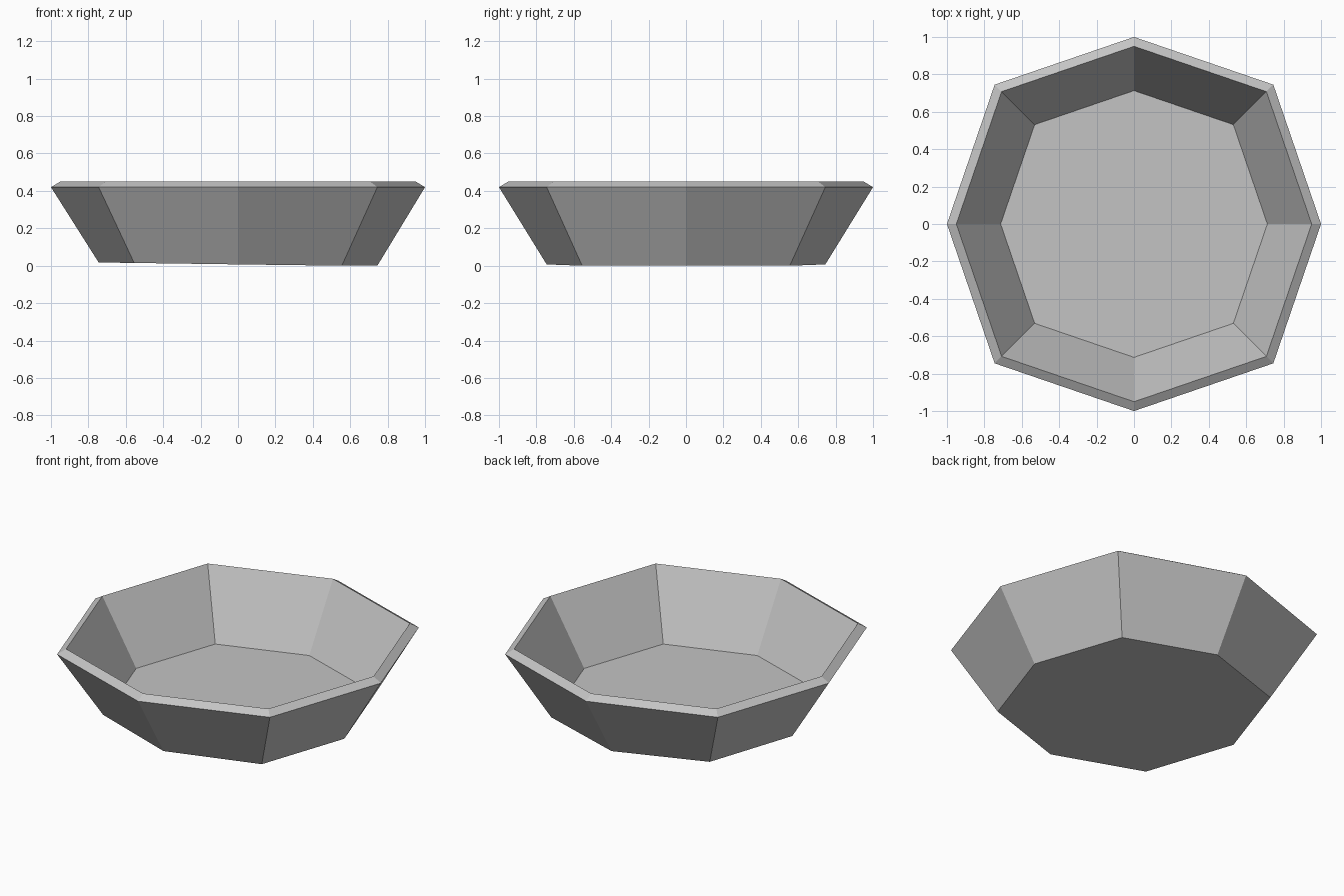
import bpy
import bmesh

cube = bpy.data.objects.get("Cube")
if cube:
    bpy.data.objects.remove(cube, do_unlink=True)

grey = bpy.data.materials.new("light_grey")
grey.use_nodes = True
grey.diffuse_color = (0.55, 0.55, 0.55, 1)
grey.node_tree.nodes["Principled BSDF"].inputs["Base Color"].default_value = (0.55, 0.55, 0.55, 1)

# Eight-cornered outline: the diagonal corners sit a little further out
D = 0.745
OUTLINE = [(1, 0), (D, D), (0, 1), (-D, D), (-1, 0), (-D, -D), (0, -1), (D, -D)]

# Bowl profile as (radius, height): outer base, outer lip, inner lip, inner floor
PROFILE = [(0.745, 0.0), (1.0, 0.42), (0.95, 0.45), (0.713, 0.055)]

bm = bmesh.new()
rings = [[bm.verts.new((x * r, y * r, z)) for x, y in OUTLINE] for r, z in PROFILE]

# Slightly uneven underside
for v in rings[0]:
    v.co.z = max(0.0, 0.007 - 0.014 * v.co.x)

# Outer wall, bevelled lip and inner wall
for low, high in zip(rings, rings[1:]):
    for i in range(len(OUTLINE)):
        j = (i + 1) % len(OUTLINE)
        bm.faces.new((low[i], low[j], high[j], high[i]))

# Inner floor and underside
bm.faces.new(rings[-1])
bm.faces.new(reversed(rings[0]))
bmesh.ops.recalc_face_normals(bm, faces=bm.faces)

mesh = bpy.data.meshes.new("bowl")
bm.to_mesh(mesh)
bm.free()
mesh.materials.append(grey)
bowl = bpy.data.objects.new("bowl", mesh)
bpy.context.collection.objects.link(bowl)
